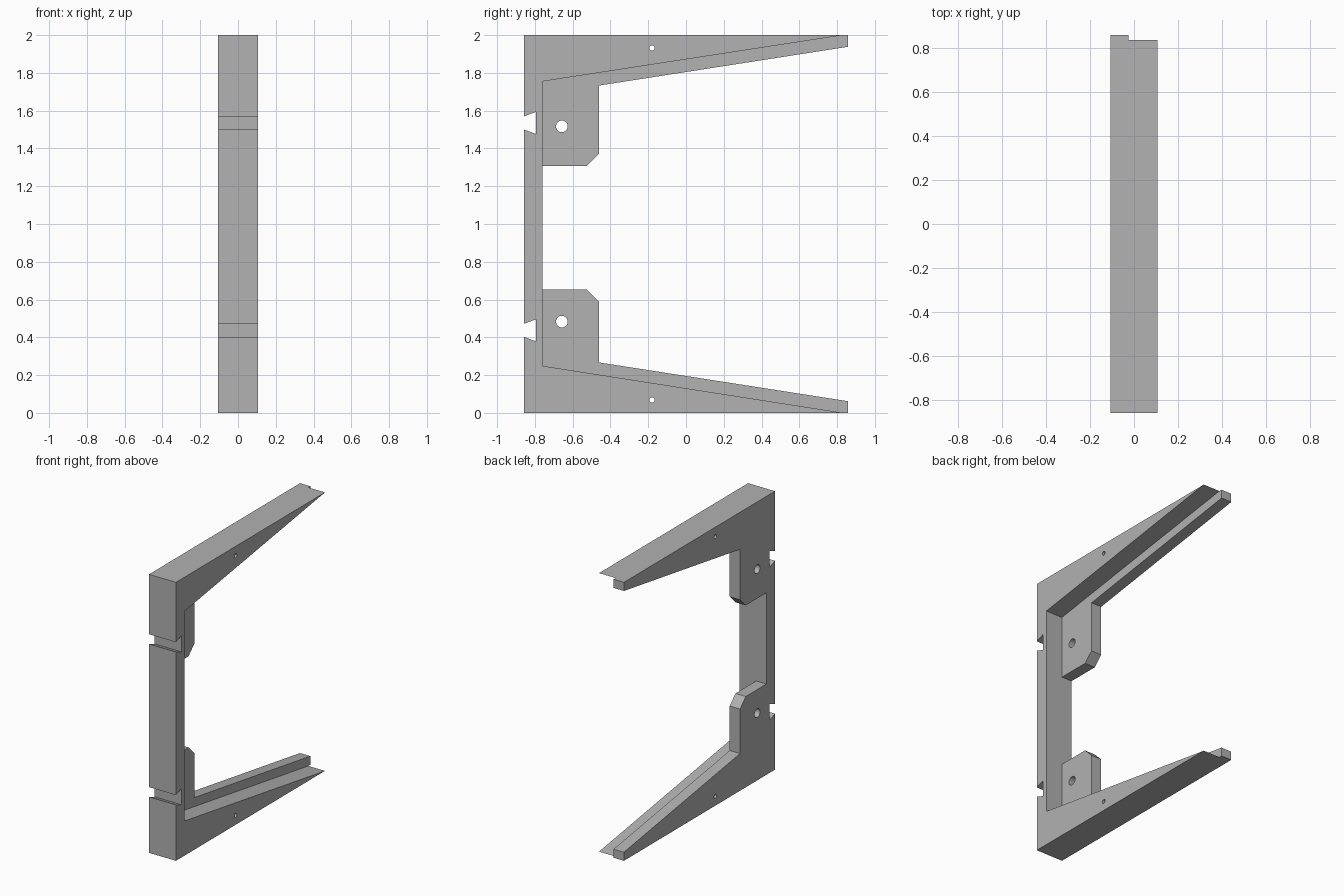
import bpy
import bmesh
from math import pi

cube = bpy.data.objects.get("Cube")
if cube:
    bpy.data.objects.remove(cube, do_unlink=True)

HALF = 0.107      # half width of the frame
PLATE = -0.025    # inner side of the mounting plates
BACK = 0.857      # half depth

grey = bpy.data.materials.new("plain grey")
grey.use_nodes = True
colour = (0.445, 0.445, 0.445, 1)
grey.diffuse_color = colour
grey.node_tree.nodes["Principled BSDF"].inputs["Base Color"].default_value = colour


def extrude_profile(name, points, x0, x1):
    """Solid from a (y, z) outline, extruded along x."""
    bm = bmesh.new()
    face = bm.faces.new([bm.verts.new((x0, y, z)) for y, z in points])
    out = bmesh.ops.extrude_face_region(bm, geom=[face])
    verts = [v for v in out["geom"] if isinstance(v, bmesh.types.BMVert)]
    bmesh.ops.translate(bm, verts=verts, vec=(x1 - x0, 0, 0))
    bmesh.ops.recalc_face_normals(bm, faces=bm.faces)
    mesh = bpy.data.meshes.new(name)
    bm.to_mesh(mesh)
    bm.free()
    mesh.materials.append(grey)
    obj = bpy.data.objects.new(name, mesh)
    bpy.context.collection.objects.link(obj)
    return obj


def combine(target, tool, operation):
    """Apply a boolean and discard the tool."""
    mod = target.modifiers.new("join", 'BOOLEAN')
    mod.operation = operation
    mod.solver = 'EXACT'
    mod.object = tool
    bpy.context.view_layer.objects.active = target
    bpy.ops.object.modifier_apply(modifier=mod.name)
    bpy.data.objects.remove(tool, do_unlink=True)


def notch(z):
    """Dovetail slot in the front edge, listed downwards."""
    return [(-BACK, z + 0.035), (-0.795, z + 0.058),
            (-0.795, z - 0.058), (-BACK, z - 0.035)]


# C-shaped frame with tapering arms and two dovetail slots
frame = extrude_profile("bracket_frame", [
    (-BACK, 0), (0.834, 0), (-0.76, 0.249), (-0.76, 1.755),
    (0.834, 2), (-BACK, 2)] + notch(1.535) + notch(0.437), -HALF, HALF)

# Mounting plates with a rail along each arm
for name, flip, end in (("lower_plate", False, 0.652), ("upper_plate", True, 0.693)):
    outline = [(-0.78, 0), (BACK, 0), (BACK, 0.062), (-0.46, 0.267),
               (-0.46, end - 0.065), (-0.525, end), (-0.78, end)]
    if flip:
        outline = [(y, 2 - z) for y, z in outline]
    combine(frame, extrude_profile(name, outline, -HALF, PLATE), 'UNION')

# Screw holes in the plates and pin holes through the arms
for y, z, radius in ((-0.657, 0.483, 0.031), (-0.18, 0.068, 0.014)):
    for height in (z, 2 - z):
        bpy.ops.mesh.primitive_cylinder_add(
            vertices=32, radius=radius, depth=0.5,
            location=(0, y, height), rotation=(0, pi / 2, 0))
        cutter = bpy.context.object
        cutter.name = "hole_cutter"
        cutter.hide_render = True
        cutter.data.materials.append(grey)
        combine(frame, cutter, 'DIFFERENCE')

# Smooth hole walls, sharp edges elsewhere
bpy.ops.object.select_all(action='DESELECT')
frame.select_set(True)
bpy.context.view_layer.objects.active = frame
bpy.ops.object.shade_smooth_by_angle(angle=pi / 6)
